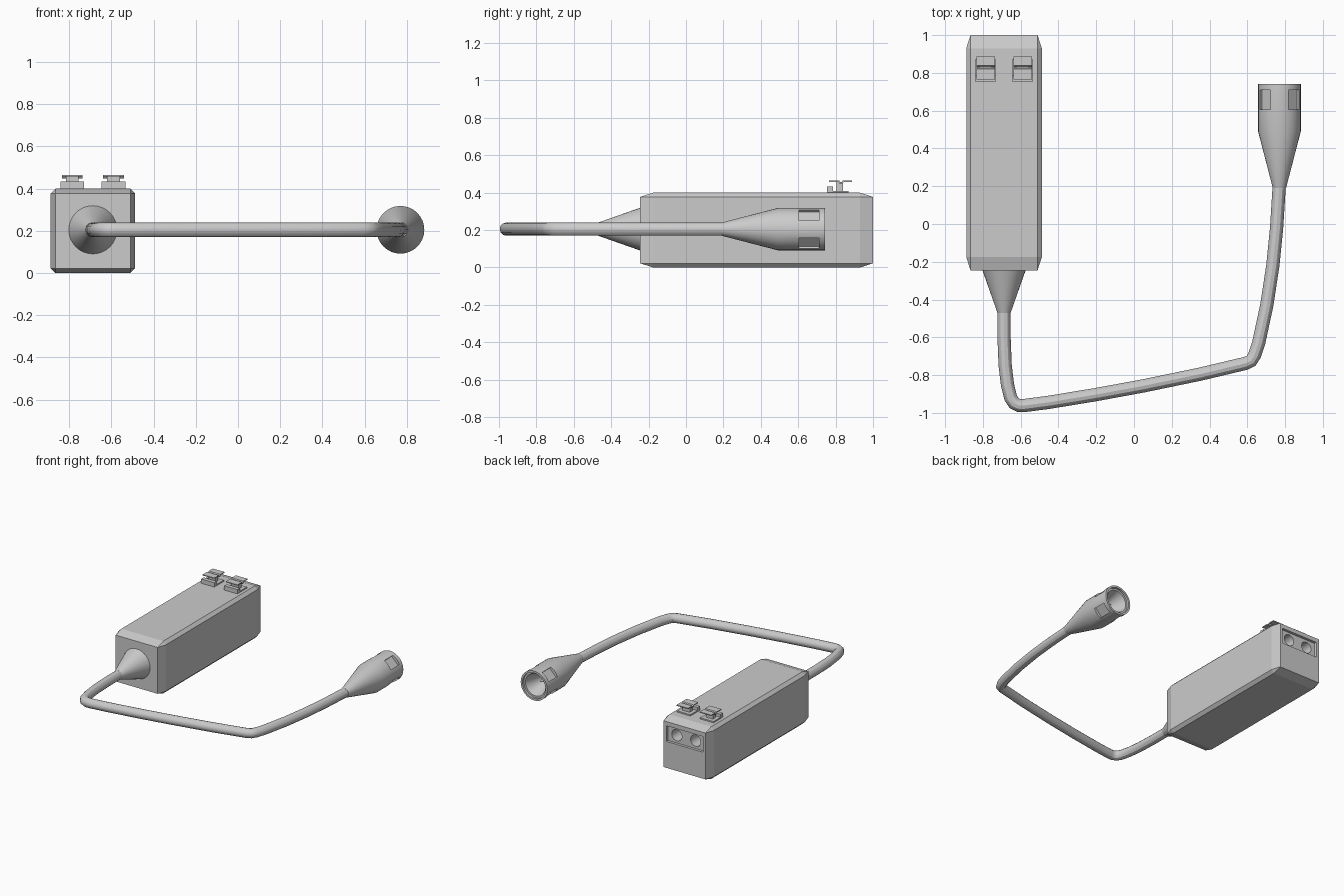
import bpy, bmesh, math
from mathutils import Matrix, Vector

if "Cube" in bpy.data.objects:
    bpy.data.objects.remove(bpy.data.objects["Cube"])

ZC = 0.205      # height of the cable axis
BX = -0.688     # centre line of the case
PX = 0.77       # centre line of the plug


def finish(name, bm):
    bmesh.ops.recalc_face_normals(bm, faces=bm.faces)
    me = bpy.data.meshes.new(name)
    bm.to_mesh(me)
    bm.free()
    ob = bpy.data.objects.new(name, me)
    bpy.context.collection.objects.link(ob)
    return ob


def box(name, x0, x1, y0, y1, z0, z1, bevel=0, turn=None):
    """Box by bounds; bevel is a fraction of each side."""
    bm = bmesh.new()
    bmesh.ops.create_cube(bm, size=1)
    if bevel:
        bmesh.ops.bevel(bm, geom=bm.edges[:], offset=bevel, segments=1,
                        profile=0.5, affect='EDGES')
    m = Matrix.Translation(((x0 + x1) / 2, (y0 + y1) / 2, (z0 + z1) / 2)) @ \
        Matrix.Diagonal((x1 - x0, y1 - y0, z1 - z0, 1))
    bmesh.ops.transform(bm, matrix=(turn or Matrix()) @ m, verts=bm.verts)
    return finish(name, bm)


def lathe(name, cx, profile, sides=32):
    """Turn (radius, y) points about an axis parallel to y."""
    bm = bmesh.new()
    rings = []
    for r, y in profile:
        if r == 0:
            rings.append([bm.verts.new((cx, y, ZC))] * sides)
        else:
            rings.append([bm.verts.new((cx + r * math.cos(a), y, ZC + r * math.sin(a)))
                          for a in (2 * math.pi * i / sides for i in range(sides))])
    for p, q in zip(rings, rings[1:]):
        for i in range(sides):
            j = (i + 1) % sides
            bm.faces.new(list(dict.fromkeys((p[i], p[j], q[j], q[i]))))
    return finish(name, bm)


def prism(name, x0, x1, outline):
    """Extrude a (y, z) outline along x."""
    bm = bmesh.new()
    f = bm.faces.new([bm.verts.new((x0, y, z)) for y, z in outline])
    ext = bmesh.ops.extrude_face_region(bm, geom=[f])
    bmesh.ops.translate(bm, vec=Vector((x1 - x0, 0, 0)),
                        verts=[v for v in ext['geom'] if isinstance(v, bmesh.types.BMVert)])
    return finish(name, bm)


def activate(ob):
    bpy.ops.object.select_all(action='DESELECT')
    ob.select_set(True)
    bpy.context.view_layer.objects.active = ob


def cut(ob, cutter):
    mod = ob.modifiers.new("cut", 'BOOLEAN')
    mod.operation, mod.solver, mod.object = 'DIFFERENCE', 'EXACT', cutter
    activate(ob)
    bpy.ops.object.modifier_apply(modifier=mod.name)
    bpy.data.objects.remove(cutter)


def smooth(ob):
    activate(ob)
    bpy.ops.object.shade_smooth_by_angle(angle=math.radians(30))


# Case with a recessed socket panel and two round sockets at the back
case = box("case", BX - 0.2, BX + 0.2, -0.245, 1.0, 0, 0.4, bevel=0.056)
cut(case, box("panel_cutter", BX - 0.155, BX + 0.155, 0.98, 1.05, 0.225, 0.345))
for s in (-1, 1):
    hx = BX + s * 0.08
    hole = lathe("socket_cutter", hx, [(0, 0.88), (0.043, 0.88), (0.043, 1.05), (0, 1.05)])
    hole.data.transform(Matrix.Translation((0, 0, 0.285 - ZC)))
    cut(case, hole)

# Two terminal levers on top
for i, s in enumerate((-1, 1)):
    lx = BX + s * 0.098
    prism(f"lever_base_{i}", lx - 0.056, lx + 0.056,
          [(0.755, 0.395), (0.87, 0.395), (0.87, 0.41), (0.785, 0.41),
           (0.785, 0.433), (0.755, 0.433)])
    box(f"lever_stem_{i}", lx - 0.03, lx + 0.03, 0.805, 0.84, 0.405, 0.457)
    prism(f"lever_plate_{i}", lx - 0.049, lx + 0.049,
          [(0.765, 0.457), (0.815, 0.457), (0.822, 0.447), (0.836, 0.447),
           (0.843, 0.457), (0.887, 0.457), (0.887, 0.464), (0.838, 0.464),
           (0.832, 0.455), (0.826, 0.455), (0.82, 0.464), (0.765, 0.464)])

# Strain relief cone
smooth(lathe("strain_relief", BX, [(0, -0.47), (0.035, -0.47), (0.116, -0.24), (0, -0.24)]))

# Cable
path = [(BX, -0.4), (BX, -0.6), (-0.682, -0.75), (-0.67, -0.85), (-0.653, -0.92),
        (-0.635, -0.948), (-0.61, -0.961), (-0.58, -0.961), (-0.45, -0.944),
        (-0.2, -0.903), (0.05, -0.857), (0.35, -0.795), (0.59, -0.738),
        (0.62, -0.724), (0.638, -0.695), (0.66, -0.63), (0.703, -0.43),
        (0.735, -0.22), (0.755, -0.02), (PX, 0.22)]
cu = bpy.data.curves.new("cable", 'CURVE')
cu.dimensions = '3D'
cu.bevel_depth = 0.035
cu.bevel_resolution = 4
cu.use_fill_caps = True
sp = cu.splines.new('POLY')
sp.points.add(len(path) - 1)
for p, (x, y) in zip(sp.points, path):
    p.co = (x, y, ZC, 1)
cable = bpy.data.objects.new("cable", cu)
bpy.context.collection.objects.link(cable)
activate(cable)
bpy.ops.object.convert(target='MESH')
smooth(bpy.context.object)

# Plug: tapered grip, barrel, stepped rim, funnel and centre pin
plug = lathe("plug", PX, [(0, 0.19), (0.035, 0.19), (0.113, 0.49), (0.113, 0.742),
                          (0.098, 0.742), (0.098, 0.725), (0.084, 0.725),
                          (0.03, 0.56), (0.022, 0.56), (0.022, 0.61), (0, 0.67)])

# Four windows around the barrel
for k in range(4):
    turn = Matrix.Translation((PX, 0, ZC)) @ \
        Matrix.Rotation(math.radians(45 + 90 * k), 4, 'Y')
    cut(plug, box("window_cutter", 0.091, 0.15, 0.605, 0.71, -0.039, 0.039, turn=turn))
smooth(plug)
